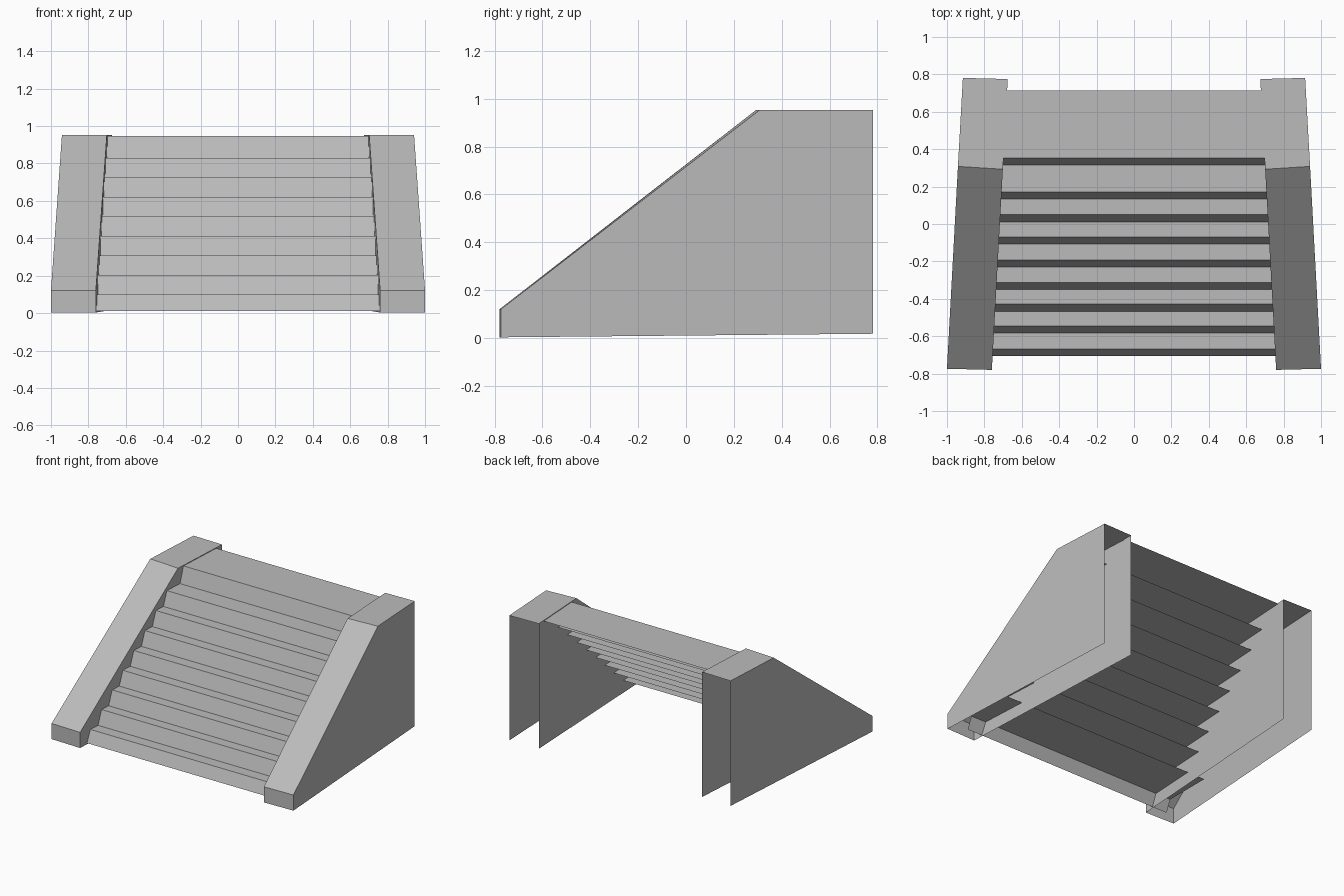
import bpy

if "Cube" in bpy.data.objects:
    bpy.data.objects.remove(bpy.data.objects["Cube"])

grey = bpy.data.materials.new("stone_grey")
grey.diffuse_color = (0.5, 0.5, 0.5, 1.0)
grey.use_nodes = True
grey.node_tree.nodes["Principled BSDF"].inputs["Base Color"].default_value = grey.diffuse_color


def make_mesh(name, verts, faces):
    mesh = bpy.data.meshes.new(name)
    mesh.from_pydata(verts, [], faces)
    mesh.update()
    mesh.materials.append(grey)
    obj = bpy.data.objects.new(name, mesh)
    bpy.context.collection.objects.link(obj)
    return obj


# Side walls: hollow shells, open at the back and underneath, toed in slightly
def wall_side(x_front, shift):
    profile = [(-0.78, 0.003), (-0.78, 0.12), (0.293, 0.953),
               (0.775, 0.953), (0.775, 0.018)]
    slope = 0.085 / 1.555
    verts = []
    for i, (y, z) in enumerate(profile):
        dy = shift * (2.5 if i == 2 else 1)
        verts.append((x_front - slope * (y + 0.78), y + dy, z))
    return verts


outer = wall_side(1.0, 0.006)
inner = wall_side(0.76, 0.0)
faces = [(0, 4, 3, 2, 1), (5, 6, 7, 8, 9)]
faces += [(i, i + 1, i + 6, i + 5) for i in range(3)]
walls = make_mesh("side_walls", outer + inner, faces)
mirror = walls.modifiers.new("Mirror", 'MIRROR')
mirror.use_axis[0] = True

# Stairs: each step is a leaning riser and a flat tread that runs back
# under the steps above it; the ends reach into the hollow walls
riser_fronts = [-0.705, -0.583, -0.467, -0.35, -0.23, -0.108, 0.012, 0.133, 0.315]
tread_heights = [0.1, 0.204, 0.308, 0.412, 0.516, 0.62, 0.726, 0.83, 0.948]
lean = 0.038
tread_depth = 0.36
half_width = 0.88
bottom = 0.012
for n, (y, top) in enumerate(zip(riser_fronts, tread_heights)):
    path = [(y, bottom), (y + lean, top), (y + lean + tread_depth, top)]
    verts = [(x, py, pz) for py, pz in path for x in (-half_width, half_width)]
    make_mesh(f"step_{n + 1}", verts, [(0, 1, 3, 2), (2, 3, 5, 4)])
    bottom = top
